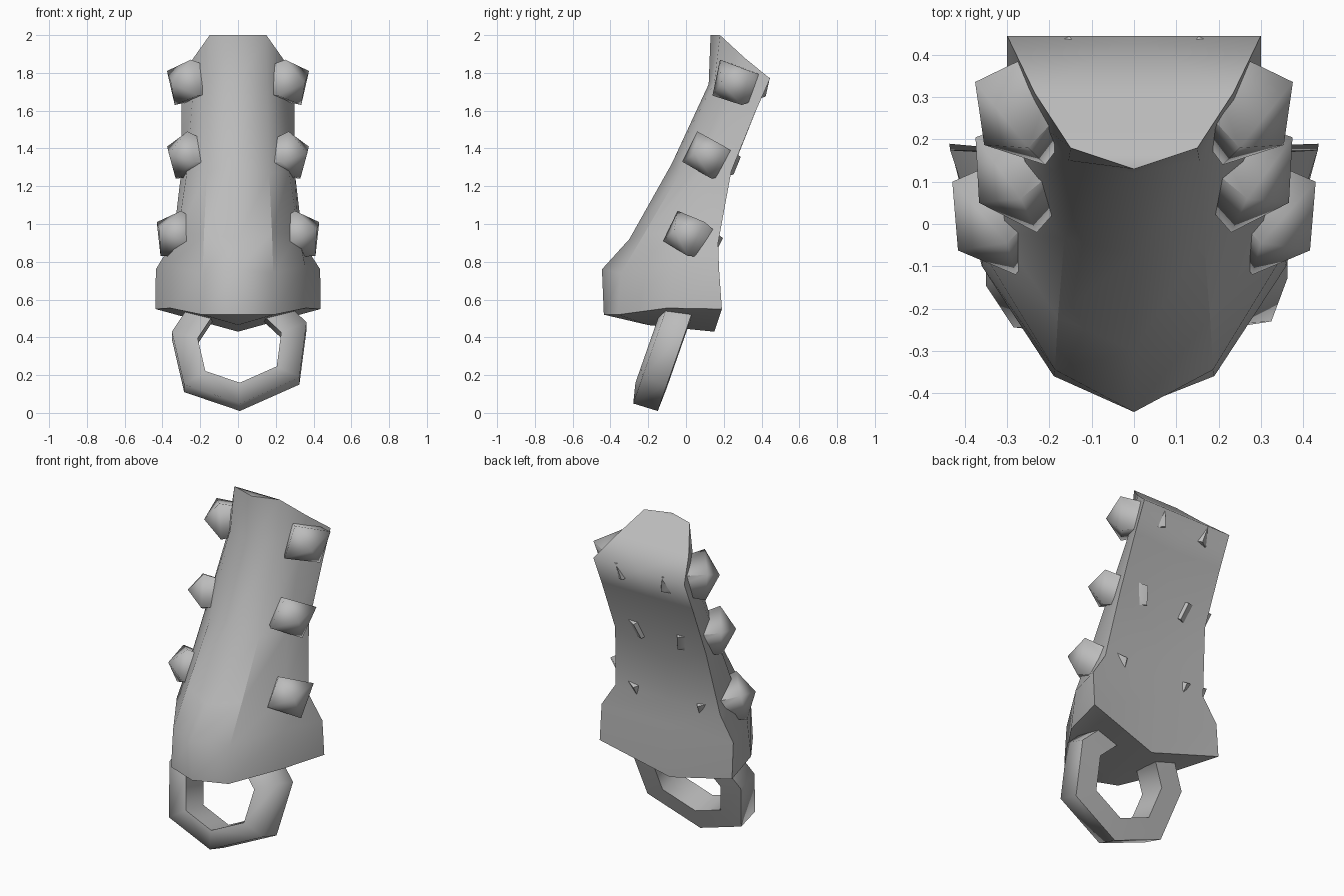
import bpy
import math
from mathutils import Vector

if "Cube" in bpy.data.objects:
    bpy.data.objects.remove(bpy.data.objects["Cube"])

grey = bpy.data.materials.new("plain grey")
grey.diffuse_color = (0.5, 0.5, 0.5, 1)
grey.use_nodes = True
grey.node_tree.nodes["Principled BSDF"].inputs["Base Color"].default_value = grey.diffuse_color


def build(name, verts, faces, angle, sharp=()):
    me = bpy.data.meshes.new(name)
    me.from_pydata([tuple(v) for v in verts], [], faces)
    me.materials.append(grey)
    ob = bpy.data.objects.new(name, me)
    bpy.context.collection.objects.link(ob)
    bpy.ops.object.select_all(action='DESELECT')
    ob.select_set(True)
    bpy.context.view_layer.objects.active = ob
    bpy.ops.object.mode_set(mode='EDIT')
    bpy.ops.mesh.select_all(action='SELECT')
    bpy.ops.mesh.normals_make_consistent(inside=False)
    bpy.ops.object.mode_set(mode='OBJECT')
    bpy.ops.object.shade_smooth_by_angle(angle=math.radians(angle))
    for e in me.edges:
        if tuple(sorted(e.vertices)) in sharp:
            e.use_edge_sharp = True
    return ob


# Body: half sections (front centre, front ridge, side, back corner, back centre)
sections = [
    [(0, -.435, .52), (.19, -.36, .52), (.36, -.10, .555), (.437, .19, .55), (0, .15, .43)],
    [(0, -.445, .76), (.187, -.345, .74), (.355, -.07, .78), (.435, .175, .76), (0, .175, .76)],
    [(0, -.30, .92), (.18, -.22, .95), (.32, -.02, .95), (.345, .17, .90), (0, .17, .90)],
    [(0, -.075, 1.32), (.165, -.035, 1.27), (.27, .08, 1.28), (.30, .24, 1.28), (0, .19, 1.15)],
    [(0, .12, 1.74), (.155, .15, 1.75), (.24, .25, 1.68), (.30, .37, 1.60), (0, .355, 1.59)],
    [(0, .13, 2.0), (.15, .18, 2.0), (.235, .31, 1.88), (.30, .445, 1.77), (0, .445, 1.77)],
]
verts, faces, n = [], [], 8
for sec in sections:
    verts += sec + [(-x, y, z) for x, y, z in sec[3:0:-1]]
for r in range(len(sections) - 1):
    for i in range(n):
        j = (i + 1) % n
        faces.append((r * n + i, r * n + j, r * n + n + j, r * n + n + i))
# Sloping top in strips from front to back
o = (len(sections) - 1) * n
faces += [(o, o + 1, o + 7), (o + 1, o + 2, o + 6, o + 7),
          (o + 2, o + 3, o + 4), (o + 2, o + 4, o + 6), (o + 4, o + 5, o + 6)]
# Sagging underside fan
verts.append((0, -.2, .465))
faces += [(i, (i + 1) % n, len(verts) - 1) for i in range(n)]
# Crisp front ridges and bottom rim
sharp = {(r * n + i, r * n + n + i) for r in (1, 2) for i in (1, 7)}
sharp |= {tuple(sorted((i, (i + 1) % n))) for i in range(n)}
build("body", verts, faces, 84, sharp)

# Studs: square rim, low outer point, blunt tapered root through the body
studs = [  # top front, top rear, bottom rear, bottom front corners
    ("top", (.25, .18, 1.87), (.376, .336, 1.81), (.335, .295, 1.63), (.21, .14, 1.68)),
    ("middle", (.268, .06, 1.49), (.375, .205, 1.41), (.33, .135, 1.24), (.23, -.02, 1.33)),
    ("lower", (.30, -.045, 1.07), (.43, .10, 1.01), (.41, .01, .83), (.28, -.12, .91)),
]
for label, *pts in studs:
    rim = [Vector(p) for p in pts]
    centre = sum(rim, Vector()) / 4
    normal = (rim[1] - rim[0]).cross(rim[0] - rim[3]).normalized()
    root = centre - normal * .24 - Vector((0, 0, .015))
    v = rim + [root + (p - centre) * .55 for p in rim] + [centre + normal * .08]
    f = [(i, (i + 1) % 4, 8) for i in range(4)] + [(4, 5, 6, 7)]
    f += [(i, (i + 1) % 4, (i + 1) % 4 + 4, i + 4) for i in range(4)]
    for side, s in (("right", 1), ("left", -1)):
        build(f"{label}_stud_{side}", [(p.x * s, p.y, p.z) for p in v], f, 72)

# Hanging ring: seven-sided, four-sided section, leaning forward at the bottom
outline = [(-.35, .41), (-.285, .13), (.01, .03), (.325, .17), (.363, .46), (.15, .66), (-.19, .65)]
verts, faces = [], []
for x, z in outline:
    xi, zi = .01 + (x - .01) * .62, .345 + (z - .345) * .62
    for px, pz, dy, dz in ((x, z, 0, .02), (x, z, .13, -.02), (xi, zi, .135, -.02), (xi, zi, -.03, .01)):
        verts.append((px, -.29 + .35 * pz + dy, pz + dz))
for i in range(7):
    for k in range(4):
        a, b = i * 4, (i + 1) % 7 * 4
        l = (k + 1) % 4
        faces.append((a + k, b + k, b + l, a + l))
build("hanging_ring", verts, faces, 80)
